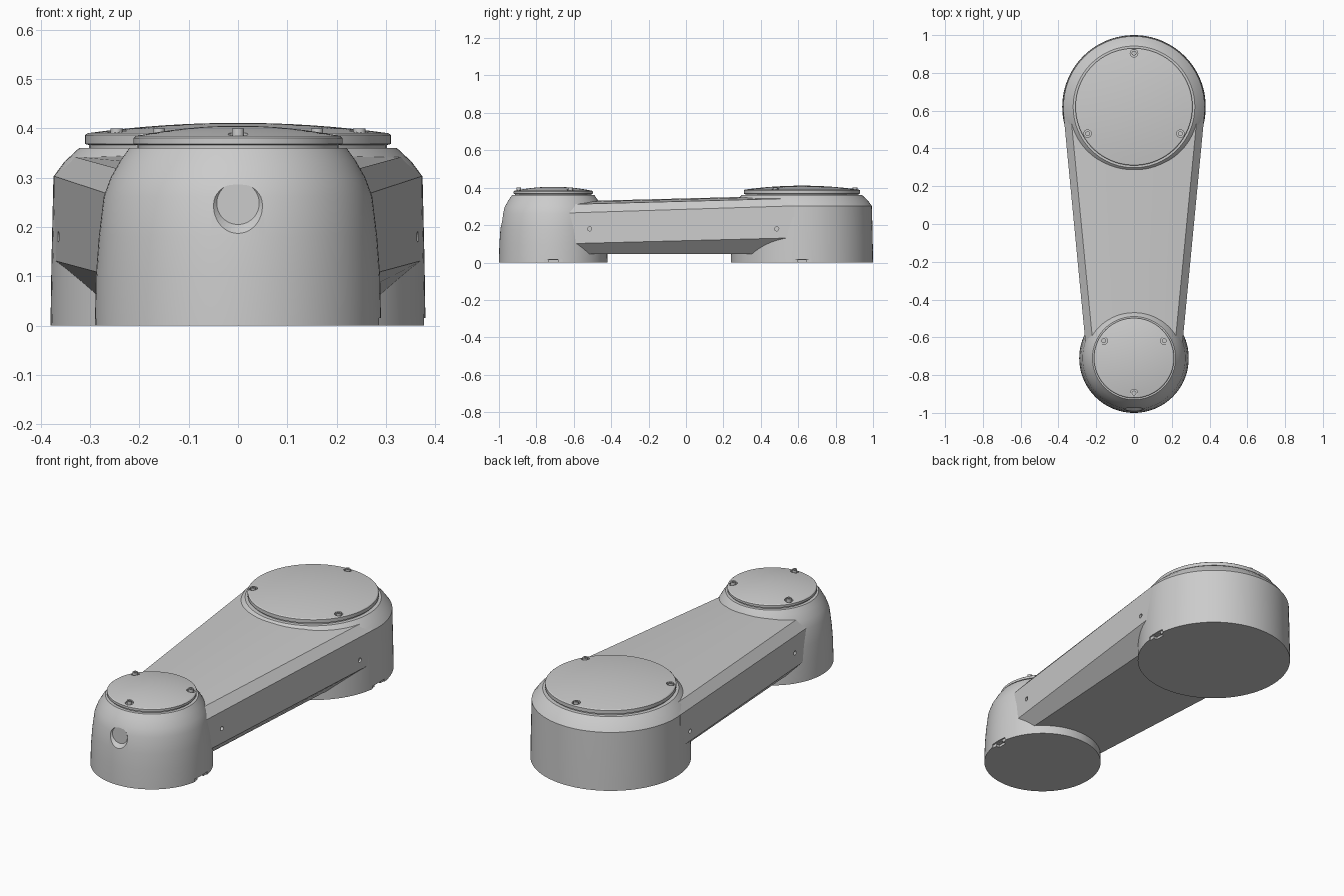
import bpy, bmesh, math
from math import sin, cos, pi, radians
from mathutils import Matrix

if "Cube" in bpy.data.objects:
    bpy.data.objects.remove(bpy.data.objects["Cube"])


def finish(bm, name):
    bmesh.ops.recalc_face_normals(bm, faces=bm.faces)
    mesh = bpy.data.meshes.new(name)
    bm.to_mesh(mesh)
    bm.free()
    ob = bpy.data.objects.new(name, mesh)
    bpy.context.collection.objects.link(ob)
    return ob


def lathe(name, profile, centre_y, n=96):
    # profile is (radius, z); radius 0 makes a pole
    bm = bmesh.new()
    rings = []
    for r, z in profile:
        count = n if r > 0 else 1
        rings.append([bm.verts.new((r * cos(2 * pi * i / n), centre_y + r * sin(2 * pi * i / n), z))
                      for i in range(count)])
    for a, b in zip(rings, rings[1:]):
        for i in range(n):
            j = (i + 1) % n
            quad = [a[i % len(a)], a[j % len(a)], b[j % len(b)], b[i % len(b)]]
            bm.faces.new(list(dict.fromkeys(quad)))
    return finish(bm, name)


def cylinder(name, loc, r1, r2, depth, rot=Matrix.Identity(4), n=32):
    bm = bmesh.new()
    bmesh.ops.create_cone(bm, cap_ends=True, segments=n, radius1=r1, radius2=r2, depth=depth,
                          matrix=Matrix.Translation(loc) @ rot)
    return finish(bm, name)


def box(name, loc, size):
    bm = bmesh.new()
    bmesh.ops.create_cube(bm, size=1, matrix=Matrix.Translation(loc) @ Matrix.Diagonal((*size, 1)))
    return finish(bm, name)


def cut(target, cutter):
    cutter.hide_render = True
    cutter.hide_set(True)
    mod = target.modifiers.new("cut", 'BOOLEAN')
    mod.operation = 'DIFFERENCE'
    mod.solver = 'EXACT'
    mod.object = cutter


def smooth(ob, angle=25):
    bpy.ops.object.select_all(action='DESELECT')
    ob.select_set(True)
    bpy.context.view_layer.objects.active = ob
    bpy.ops.object.shade_smooth_by_angle(angle=radians(angle))


BIG_Y, SMALL_Y = 0.62, -0.71

# Round housings at both ends
big = lathe("large_housing", [(0, 0), (0.38, 0), (0.378, 0.13), (0.374, 0.302), (0.352, 0.332),
                              (0.322, 0.36), (0, 0.36)], BIG_Y)
small = lathe("small_housing", [(0, 0), (0.29, 0), (0.288, 0.1), (0.282, 0.18), (0.272, 0.262),
                                (0.258, 0.30), (0.238, 0.335), (0.22, 0.36), (0, 0.36)], SMALL_Y)

# Tapered arm: faceted section at each end, slightly crowned on top
sections = [(-0.66, [(0.0, 0.045), (0.205, 0.045), (0.254, 0.10), (0.254, 0.264),
                     (0.215, 0.310), (0.11, 0.322), (0.0, 0.326)]),
            (0.58, [(0.0, 0.045), (0.282, 0.045), (0.373, 0.132), (0.373, 0.303),
                    (0.335, 0.343), (0.17, 0.354), (0.0, 0.358)])]
bm = bmesh.new()
loops = []
for y, half in sections:
    outline = half + [(-x, z) for x, z in half[-2:0:-1]]
    loops.append([bm.verts.new((x, y, z)) for x, z in outline])
for i in range(len(loops[0])):
    j = (i + 1) % len(loops[0])
    bm.faces.new((loops[0][i], loops[0][j], loops[1][j], loops[1][i]))
for loop in loops:
    bm.faces.new(loop)
arm = finish(bm, "arm")

# Screw holes in the arm sides
for side in (-1, 1):
    for y in (-0.515, 0.485):
        x = 0.373 - (0.58 - y) * 0.096
        cut(arm, cylinder("side_hole_cutter", (side * x, y, 0.18), 0.011, 0.011, 0.04,
                          Matrix.Rotation(pi / 2, 4, 'Y'), 20))

# Conical socket on the front of the small housing
cut(small, cylinder("front_socket_cutter", (0, -0.988, 0.248), 0.043, 0.073, 0.03,
                    Matrix.Rotation(pi / 2, 4, 'X'), 48))

# Stepped notches under the right edge of both housings
for body, r, y in ((big, 0.38, BIG_Y), (small, 0.29, SMALL_Y)):
    cut(body, box("notch_cutter", (r, y, 0.005), (0.02, 0.10, 0.022)))
    cut(body, box("inner_notch_cutter", (r - 0.01, y, 0.004), (0.04, 0.05, 0.018)))

# Domed caps with three socket-head screws each
for label, cy, R, ring, turn, z0 in (("large", BIG_Y, 0.31, 0.284, 90, 0.390),
                                     ("small", SMALL_Y, 0.212, 0.185, -90, 0.384)):
    dome = [((R - 0.005) * (1 - t / 8), z0 + 0.021 * (1 - (1 - t / 8) ** 2)) for t in range(9)]
    cap = lathe(label + "_cap", [(0, 0.355), (R - 0.008, 0.355), (R - 0.008, 0.366), (R, 0.368),
                                 (R, z0 - 0.004)] + dome, cy)
    for k in range(3):
        a = radians(turn + 120 * k)
        x, y = ring * cos(a), cy + ring * sin(a)
        cut(cap, cylinder("screw_recess_cutter", (x, y, 0.395), 0.02, 0.02, 0.03, n=24))
        screw = cylinder(label + "_cap_screw", (x, y, 0.387), 0.0125, 0.0125, 0.026, n=24)
        cut(screw, cylinder("hex_socket_cutter", (x, y, 0.400), 0.007, 0.007, 0.014, n=6))
        smooth(screw)
    smooth(cap)

for ob in (big, small):
    smooth(ob)
smooth(arm, 15)
